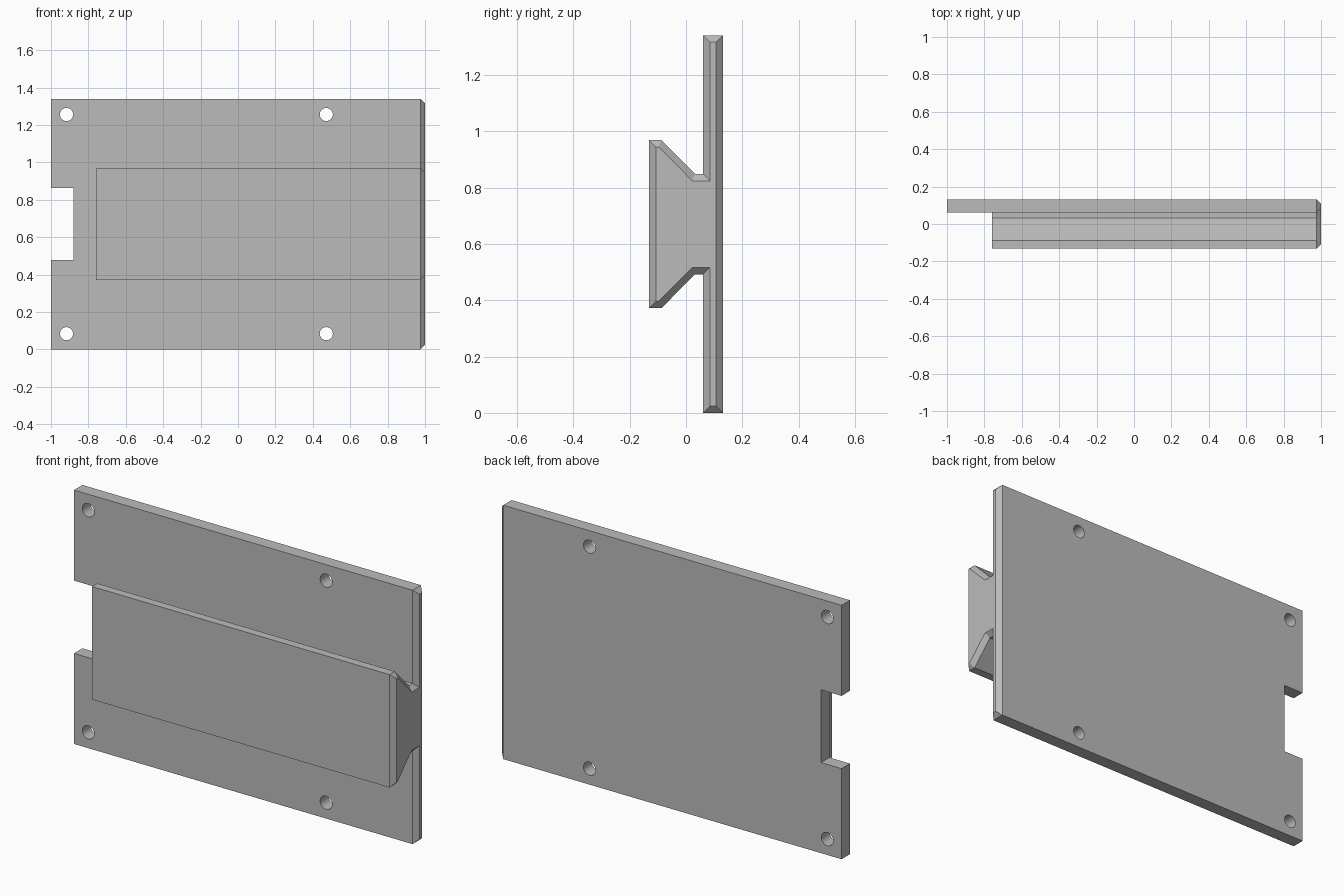
import bpy
import bmesh
from mathutils import Vector

cube = bpy.data.objects.get("Cube")
if cube:
    bpy.data.objects.remove(cube, do_unlink=True)

HEIGHT = 1.34
MID = HEIGHT / 2
BACK, PLATE_FRONT = 0.131, 0.061
CHAMFER = 0.024
RAIL_START = -0.76

grey = bpy.data.materials.new("neutral grey")
grey.use_nodes = True
colour = (0.5, 0.5, 0.5, 1)
grey.diffuse_color = colour
grey.node_tree.nodes["Principled BSDF"].inputs["Base Color"].default_value = colour


def make_object(name, bm):
    bmesh.ops.recalc_face_normals(bm, faces=bm.faces[:])
    mesh = bpy.data.meshes.new(name)
    bm.to_mesh(mesh)
    bm.free()
    mesh.materials.append(grey)
    obj = bpy.data.objects.new(name, mesh)
    bpy.context.collection.objects.link(obj)
    return obj


def box_cutter(name, low, high):
    bm = bmesh.new()
    bmesh.ops.create_cube(bm, size=1)
    low, high = Vector(low), Vector(high)
    bmesh.ops.scale(bm, vec=high - low, verts=bm.verts)
    bmesh.ops.translate(bm, vec=(low + high) / 2, verts=bm.verts)
    return make_object(name, bm)


def hole_cutter(name, x, z):
    bpy.ops.mesh.primitive_cylinder_add(vertices=32, radius=0.035, depth=0.4,
                                        location=(x, BACK, z), rotation=(1.5708, 0, 0))
    obj = bpy.context.object
    obj.name = name
    obj.data.materials.append(grey)
    return obj


# Plate and dovetail rail: one cross-section (y, height above the middle), mirrored
upper = [(-0.131, 0.298), (-0.087, 0.298), (0.032, 0.178),
         (PLATE_FRONT, 0.178), (PLATE_FRONT, MID), (BACK, MID)]
section = upper + [(y, -h) for y, h in reversed(upper)]
bm = bmesh.new()
end = bm.faces.new([bm.verts.new((-1, y, MID + h)) for y, h in section])
grown = bmesh.ops.extrude_face_region(bm, geom=[end], use_keep_orig=True)["geom"]
bmesh.ops.translate(bm, vec=(2 - CHAMFER, 0, 0),
                    verts=[v for v in grown if isinstance(v, bmesh.types.BMVert)])
bmesh.ops.recalc_face_normals(bm, faces=bm.faces[:])

# Chamfer all round the left end
cap = next(f for f in bm.faces if f.normal.x > 0.9)
bmesh.ops.inset_region(bm, faces=[cap], thickness=CHAMFER, use_even_offset=True)
bmesh.ops.translate(bm, vec=(CHAMFER, 0, 0), verts=cap.verts[:])
body = make_object("mounting_plate_with_rail", bm)

# Shortened rail, edge notch and four screw holes
cutters = [
    box_cutter("rail_end_cutter", (-1.2, -0.4, -0.2), (RAIL_START, PLATE_FRONT, HEIGHT + 0.2)),
    box_cutter("notch_cutter", (-1.2, -0.1, MID - 0.192), (-0.88, 0.3, MID + 0.192)),
]
for x in (-0.917, 0.472):
    for side in (-1, 1):
        cutters.append(hole_cutter("hole_cutter", x, MID + side * 0.586))

for cutter in cutters:
    cutter.hide_render = True
    cutter.hide_set(True)
    cutter.display_type = 'WIRE'
    cut = body.modifiers.new(cutter.name, 'BOOLEAN')
    cut.operation = 'DIFFERENCE'
    cut.solver = 'EXACT'
    cut.object = cutter

# Smooth hole walls, sharp edges elsewhere: apply the cuts, then shade
bpy.ops.object.select_all(action='DESELECT')
bpy.context.view_layer.objects.active = body
body.select_set(True)
for modifier in list(body.modifiers):
    bpy.ops.object.modifier_apply(modifier=modifier.name)
for cutter in cutters:
    bpy.data.objects.remove(cutter, do_unlink=True)
bpy.ops.object.shade_smooth_by_angle(angle=0.5)
